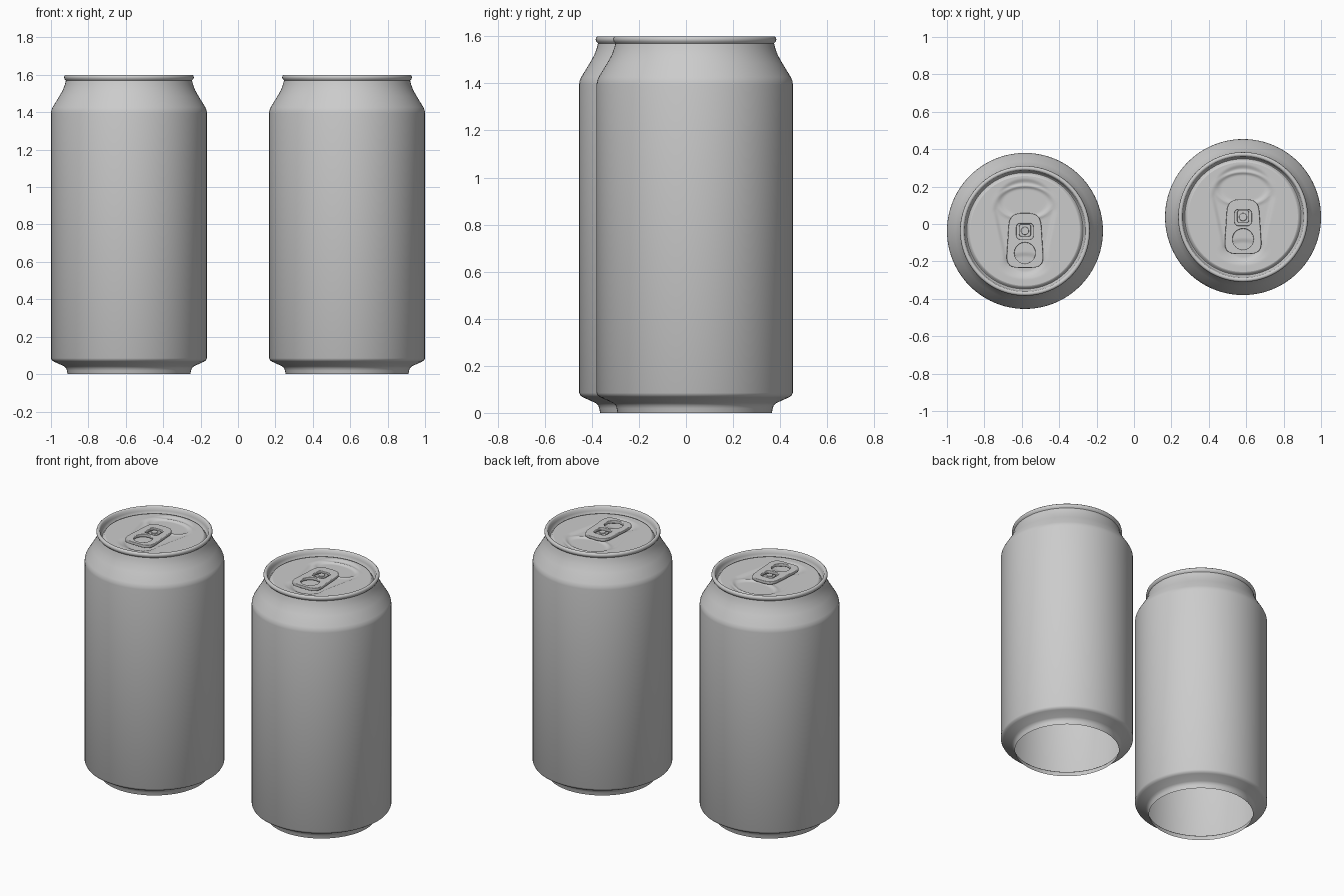
import bpy, bmesh, math
from mathutils import Vector

if "Cube" in bpy.data.objects:
    bpy.data.objects.remove(bpy.data.objects["Cube"])

SEG = 96
CANS = {"left": (-0.583, -0.037), "right": (0.583, 0.037)}


def make_object(name, bm, angle=40):
    bmesh.ops.recalc_face_normals(bm, faces=bm.faces)
    me = bpy.data.meshes.new(name)
    bm.to_mesh(me)
    bm.free()
    ob = bpy.data.objects.new(name, me)
    bpy.context.collection.objects.link(ob)
    smooth(ob, angle)
    return ob


def smooth(ob, angle=40):
    bpy.ops.object.select_all(action='DESELECT')
    ob.select_set(True)
    bpy.context.view_layer.objects.active = ob
    bpy.ops.object.shade_smooth_by_angle(angle=math.radians(angle))


def bridge(bm, rings):
    for a, b in zip(rings, rings[1:]):
        for i in range(SEG):
            j = (i + 1) % SEG
            bm.faces.new((a[i], a[j], b[j], b[i]))


def ring(bm, r, height):
    out = []
    for i in range(SEG):
        a = 2 * math.pi * i / SEG
        x, y = r * math.cos(a), r * math.sin(a)
        out.append(bm.verts.new((x, y, height(x, y))))
    return out


def step(d, w):
    # smooth 1 -> 0 transition across d = 0
    t = min(max(0.5 - d / (2 * w), 0), 1)
    return t * t * (3 - 2 * t)


def lid_height(x, y):
    # tapered recessed panel around the mouth and tab
    t = min(max((0.11 - y) / 0.23, 0), 1)
    d = math.hypot(x, y - (0.11 - 0.23 * t)) - (0.160 - 0.05 * t)
    z = 1.567 - 0.009 * step(d, 0.014)
    # scored mouth with a raised bead round it
    e = (math.hypot(x / 0.145, (y - 0.152) / 0.088) - 1) * 0.11
    z += 0.007 * math.exp(-(e / 0.011) ** 2) - 0.004 * step(e, 0.02)
    # finger well under the tab end
    f = (math.hypot(x / 0.11, (y + 0.185) / 0.06) - 1) * 0.08
    return z - 0.006 * step(f, 0.02)


def rounded(corners, radius, n=8):
    # polygon with rounded corners
    pts = []
    c = [Vector(p) for p in corners]
    for i, p in enumerate(c):
        u = (c[i - 1] - p).normalized() * radius
        v = (c[(i + 1) % len(c)] - p).normalized() * radius
        for k in range(n + 1):
            t = k / n
            pts.append(p + u * (1 - t) ** 2 + v * t ** 2)
    return pts


def circle(x, y, r, n=32):
    return [Vector((x + r * math.cos(2 * math.pi * k / n),
                    y + r * math.sin(2 * math.pi * k / n))) for k in range(n)]


def plate(name, outlines, z, half, bevel):
    # flat bevelled plate; later outlines become holes
    cu = bpy.data.curves.new(name, 'CURVE')
    cu.dimensions, cu.fill_mode = '2D', 'BOTH'
    cu.extrude, cu.bevel_depth, cu.offset = half - bevel, bevel, -bevel
    cu.bevel_resolution = 2
    for pts in outlines:
        s = cu.splines.new('POLY')
        s.points.add(len(pts) - 1)
        for q, p in zip(s.points, pts):
            q.co = (p.x, p.y, 0, 1)
        s.use_cyclic_u = True
    ob = bpy.data.objects.new(name, cu)
    bpy.context.collection.objects.link(ob)
    bpy.ops.object.select_all(action='DESELECT')
    ob.select_set(True)
    bpy.context.view_layer.objects.active = ob
    bpy.ops.object.convert(target='MESH')
    ob = bpy.context.view_layer.objects.active
    smooth(ob)
    ob.location.z = z
    return ob


# can wall: open foot, body, shoulder, rolled rim and countersink
PROFILE = [(0.328, 0), (0.332, 0.02), (0.336, 0.032), (0.347, 0.042), (0.40, 0.066),
           (0.411, 0.073), (0.417, 0.085), (0.417, 1.395), (0.415, 1.41), (0.408, 1.427),
           (0.372, 1.486), (0.353, 1.52), (0.342, 1.55), (0.337, 1.57), (0.344, 1.577),
           (0.347, 1.586), (0.345, 1.595), (0.339, 1.60), (0.331, 1.60), (0.325, 1.595),
           (0.321, 1.575), (0.317, 1.555), (0.311, 1.55), (0.305, 1.555), (0.30, 1.565),
           (0.293, 1.567)]

for side, (cx, cy) in CANS.items():
    bm = bmesh.new()
    bridge(bm, [ring(bm, r, lambda x, y, z=z: z) for r, z in PROFILE])
    wall = make_object(side + "_can_wall", bm, 50)

    # embossed lid
    bm = bmesh.new()
    rings = [ring(bm, 0.293 * k / 56, lid_height) for k in range(56, 0, -1)]
    bridge(bm, rings)
    mid = bm.verts.new((0, 0, lid_height(0, 0)))
    for i in range(SEG):
        bm.faces.new((rings[-1][i], rings[-1][(i + 1) % SEG], mid))
    lid = make_object(side + "_can_lid", bm, 60)

    # pull tab with finger hole and rivet window
    outline = rounded([(-0.083, 0.095), (0.083, 0.095), (0.102, -0.197), (-0.102, -0.197)], 0.065)
    window = rounded([(-0.045, 0.04), (0.045, 0.04), (0.045, -0.045), (-0.045, -0.045)], 0.022)
    tab = plate(side + "_pull_tab", [outline, window, circle(0, -0.118, 0.056)], 1.578, 0.010, 0.004)

    # rivet island and rivet
    island = rounded([(-0.032, 0.036), (0.032, 0.036), (0.032, -0.030), (-0.032, -0.030)], 0.015)
    tongue = plate(side + "_tab_tongue", [island], 1.570, 0.010, 0.003)
    rivet = plate(side + "_rivet", [circle(0, 0, 0.021)], 1.579, 0.008, 0.004)

    for ob in (wall, lid, tab, tongue, rivet):
        ob.location.x, ob.location.y = cx, cy
